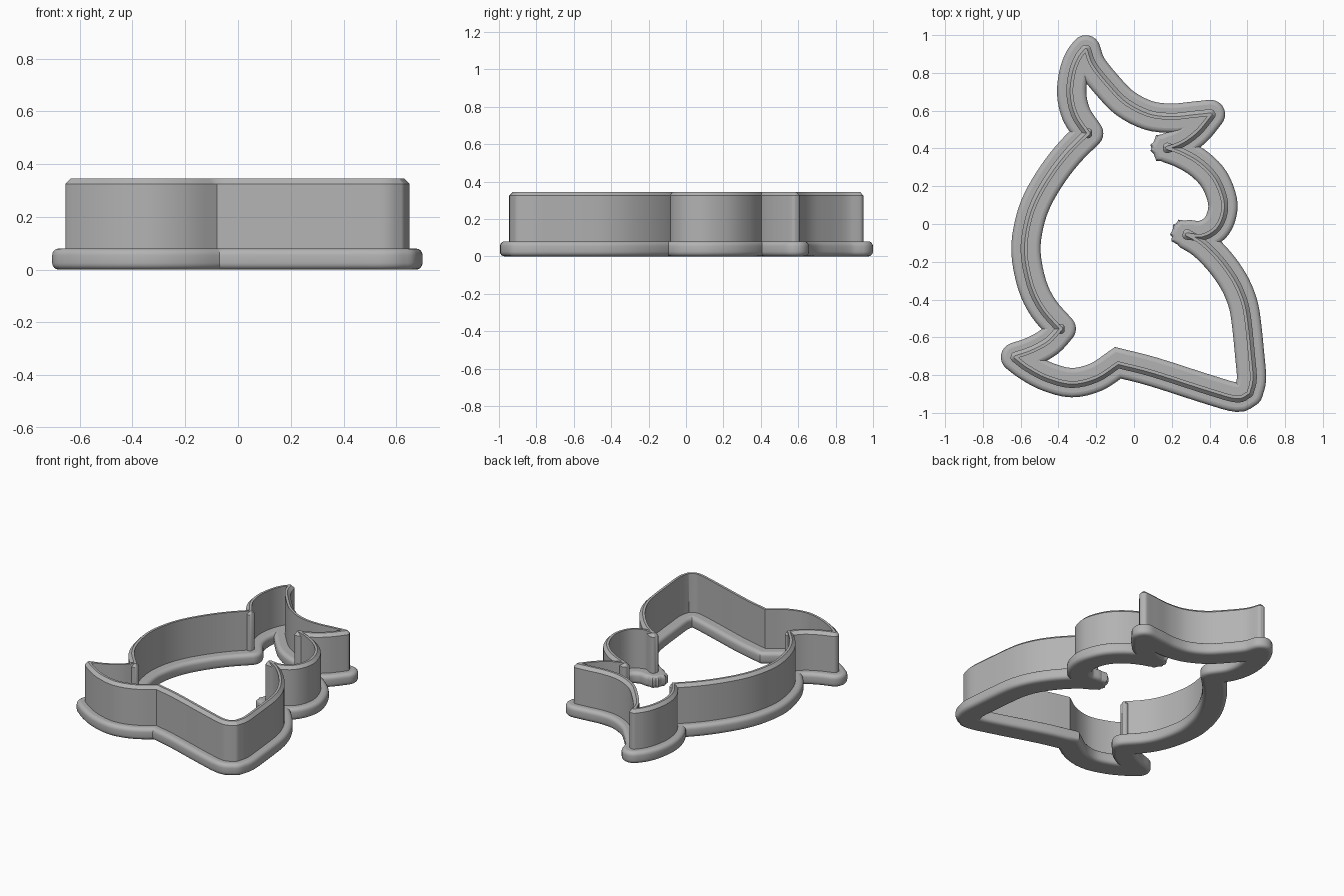
import bpy
import bmesh
import math
from mathutils import Vector

cube = bpy.data.objects.get("Cube")
if cube:
    bpy.data.objects.remove(cube, do_unlink=True)

grey = bpy.data.materials.new("plain grey")
grey.use_nodes = True
COLOUR = (0.45, 0.45, 0.45, 1)
grey.diffuse_color = COLOUR
grey.node_tree.nodes["Principled BSDF"].inputs["Base Color"].default_value = COLOUR

# Corners where the outline turns sharply
LEFT_HORN = (-.255, .922)
RIGHT_HORN = (.405, .58)
BROW = (.175, .403)
CHIN = (.28, -.055)
FOOT = (.605, -.893)
TAIL_ROOT = (-.085, -.735)
TAIL_TIP = (-.627, -.705)
TAIL_TOP = (-.385, -.555)
NECK = (-.24, .48)

# Smooth strokes between corners, clockwise; a stroke may hold several runs.
# The last two values say whether its start and end are squared off.
STROKES = [
    ([[LEFT_HORN, (-.225, .84), (-.138, .73), (-.046, .638), (.077, .575),
       (.2, .56), (.31, .57), RIGHT_HORN]], False, False),
    ([[RIGHT_HORN, (.335, .495), (.255, .435), BROW]], False, True),
    ([[BROW, (.26, .37), (.35, .315), (.425, .235), (.467, .13),
       (.465, .05), (.43, -.02), (.36, -.06), CHIN]], True, True),
    ([[CHIN, (.36, -.105), (.45, -.195), (.525, -.3), (.57, -.4),
       (.592, -.5), (.613, -.7), (.622, -.82), FOOT]], True, False),
    ([[FOOT, (.545, -.917), (.4, -.878), (.1, -.782), TAIL_ROOT],
      [TAIL_ROOT, (-.2, -.81), (-.33, -.84), (-.46, -.808), (-.56, -.755),
       TAIL_TIP]], False, False),
    ([[TAIL_TIP, (-.54, -.675), (-.45, -.625), TAIL_TOP]], False, False),
    ([[TAIL_TOP, (-.48, -.445), (-.54, -.32), (-.572, -.15), (-.555, 0),
       (-.51, .13), (-.43, .265), (-.34, .38), NECK]], False, False),
    ([[NECK, (-.305, .58), (-.33, .69), (-.318, .8), (-.29, .875),
       LEFT_HORN]], False, False),
]


def smooth_run(points, steps=4):
    """Curve through the points, with free ends."""
    p = [Vector(q) for q in points]
    p = [2 * p[0] - p[1]] + p + [2 * p[-1] - p[-2]]
    out = []
    for a, b, c, d in zip(p, p[1:], p[2:], p[3:]):
        for i in range(steps):
            t = i / steps
            out.append(b + (c - a) * t / 2
                       + (a - 2.5 * b + 2 * c - d / 2) * t ** 2
                       + (1.5 * (b - c) + (d - a) / 2) * t ** 3)
    return out + [p[-2]]


def side_normals(path):
    """Left-hand mitred normals along a path."""
    dirs = [(b - a).normalized() for a, b in zip(path, path[1:])]
    result = []
    for a, b in zip([dirs[0]] + dirs, dirs + [dirs[-1]]):
        t = (a + b).normalized()
        result.append(Vector((-t.y, t.x)) / max(t.dot(a), .5))
    return result


def cap(centre, normal, r_from, r_to, squared):
    """Points around an end, turning clockwise from the given normal."""
    count = 3 if squared else 12
    points = []
    for i in range(1, count):
        t = i / count
        radius = r_from + (r_to - r_from) * (t * t if r_from > r_to else t * (2 - t))
        if squared:
            radius /= math.cos(math.pi / 6)
        a = -math.pi * t
        turned = Vector((normal.x * math.cos(a) - normal.y * math.sin(a),
                         normal.x * math.sin(a) + normal.y * math.cos(a)))
        points.append(centre + turned * radius)
    return points


def ribbon(bm, path, levels, square_start, square_end):
    """Solid strip along a path; levels hold outer offset, inner offset, z."""
    normals = side_normals(path)
    loops = []
    for outer, inner, z in levels:
        ring = [p + n * outer for p, n in zip(path, normals)]
        ring += cap(path[-1], normals[-1], outer, inner, square_end)
        ring += [p - n * inner for p, n in reversed(list(zip(path, normals)))]
        ring += cap(path[0], -normals[0], inner, outer, square_start)
        loops.append([bm.verts.new((p.x, p.y, z)) for p in ring])
    for low, high in zip(loops, loops[1:]):
        for i in range(len(low)):
            j = (i + 1) % len(low)
            bm.faces.new((low[i], low[j], high[j], high[i]))
    bm.faces.new(loops[0][::-1])
    bm.faces.new(loops[-1])


def build(name, levels, allow_square):
    bm = bmesh.new()
    for runs, start, end in STROKES:
        path = []
        for run in runs:
            path = path[:-1] + smooth_run(run)
        ribbon(bm, path, levels, start and allow_square, end and allow_square)
    bmesh.ops.recalc_face_normals(bm, faces=bm.faces)
    mesh = bpy.data.meshes.new(name)
    bm.to_mesh(mesh)
    bm.free()
    mesh.materials.append(grey)
    obj = bpy.data.objects.new(name, mesh)
    bpy.context.collection.objects.link(obj)
    bpy.ops.object.select_all(action='DESELECT')
    obj.select_set(True)
    bpy.context.view_layer.objects.active = obj
    bpy.ops.object.shade_smooth_by_angle(angle=math.radians(35))
    for face in mesh.polygons:
        if abs(face.normal.z) > .99:
            face.use_smooth = False
    return obj


# Base flange with rounded upper and lower edges
HALF, HEIGHT, ROUND = .0775, .08, .025
flange = []
for i in range(5):
    a = math.pi / 2 * i / 4
    w = HALF - ROUND + ROUND * math.sin(a)
    flange.append((w, w, ROUND - ROUND * math.cos(a)))
flange += [(o, i, HEIGHT - z) for o, i, z in reversed(flange)]
build("base_flange", flange, True)

# Thin upright wall with a bevelled outer cutting edge
build("cutting_wall", [(.028, .008, .04), (.028, .008, .325), (.008, .008, .345)], False)
